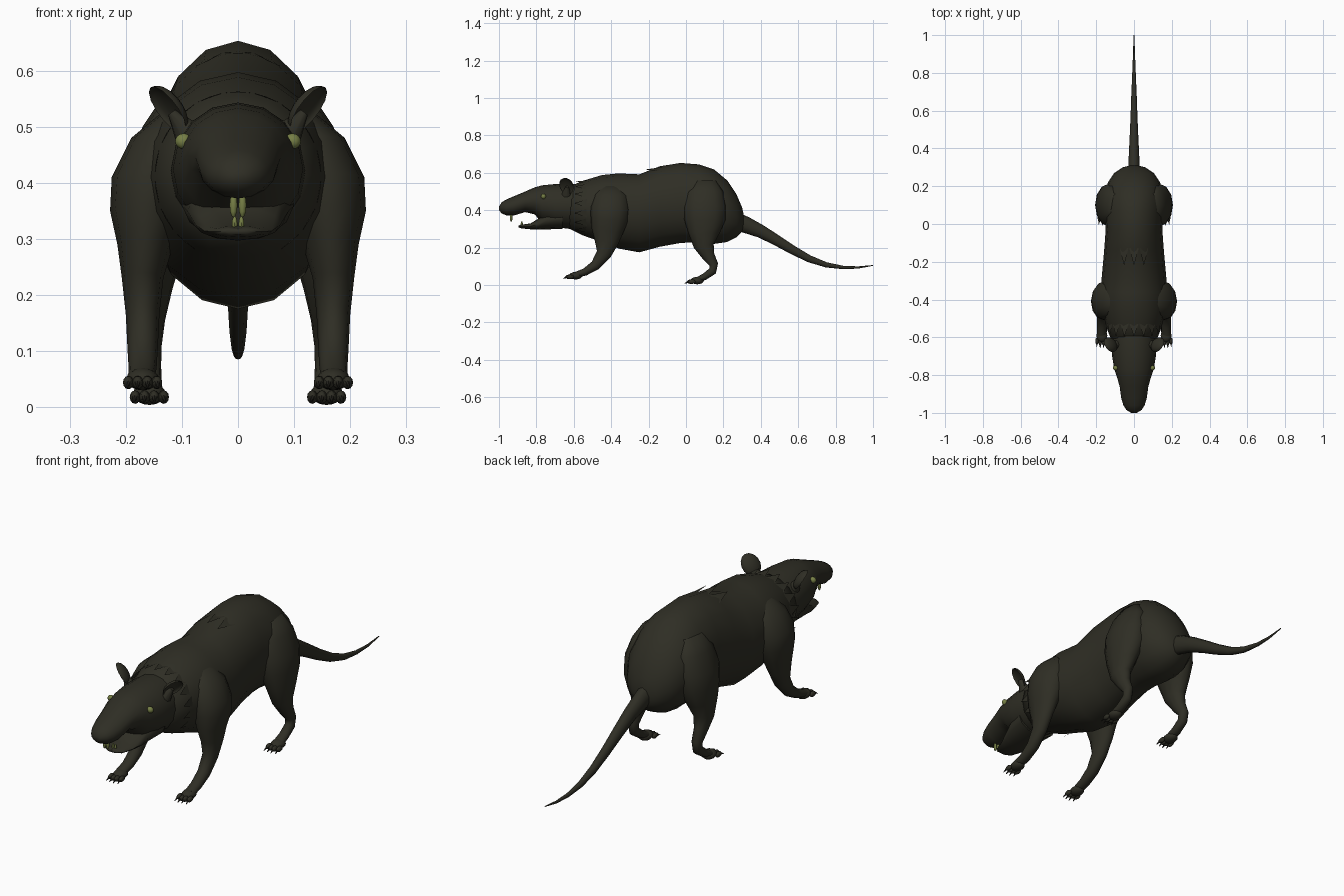
import bpy, bmesh, math
from mathutils import Vector, Matrix

cube = bpy.data.objects.get("Cube")
if cube:
    bpy.data.objects.remove(cube)


def material(name, rgb):
    m = bpy.data.materials.new(name)
    m.use_nodes = True
    m.diffuse_color = (*rgb, 1)
    m.node_tree.nodes["Principled BSDF"].inputs["Base Color"].default_value = (*rgb, 1)
    return m


FUR = material("dark olive fur", (0.028, 0.027, 0.018))
CLAW = material("dark claw", (0.016, 0.015, 0.011))
YELLOW = material("yellow green", (0.18, 0.21, 0.06))


def finish(name, bm, mat, angle=50):
    bmesh.ops.recalc_face_normals(bm, faces=bm.faces)
    me = bpy.data.meshes.new(name)
    bm.to_mesh(me)
    bm.free()
    me.materials.append(mat)
    ob = bpy.data.objects.new(name, me)
    bpy.context.collection.objects.link(ob)
    bpy.ops.object.select_all(action="DESELECT")
    ob.select_set(True)
    bpy.context.view_layer.objects.active = ob
    bpy.ops.object.shade_smooth_by_angle(angle=math.radians(angle))
    return ob


def loft(name, stations, sides=16, upright=False):
    """Skin elliptical rings (x, y, z, half width, half depth) along a path."""
    bm = bmesh.new()
    rings = []
    for i, (x, y, z, rx, rn) in enumerate(stations):
        a, b = stations[max(i - 1, 0)], stations[min(i + 1, len(stations) - 1)]
        t = Vector((0, b[1] - a[1], b[2] - a[2])).normalized()
        n = Vector((0, 0, 1)) if upright else Vector((0, -t.z, t.y))
        ring = []
        for k in range(sides):
            ang = math.tau * k / sides
            p = Vector((x, y, z)) + n * (rn * math.cos(ang))
            p.x += rx * math.sin(ang)
            ring.append(bm.verts.new(p))
        rings.append(ring)
    for r, s in zip(rings, rings[1:]):
        for k in range(sides):
            j = (k + 1) % sides
            bm.faces.new((r[k], r[j], s[j], s[k]))
    bm.faces.new(rings[0])
    bm.faces.new(rings[-1])
    return finish(name, bm, FUR, 70)


def spans(rows):
    """Turn (y, top, bottom, half width) rows into upright stations."""
    return [(0, y, (t + b) / 2, w, (t - b) / 2) for y, t, b, w in rows]


def ball(name, loc, size, mat, seg=12):
    bm = bmesh.new()
    bmesh.ops.create_uvsphere(bm, u_segments=seg, v_segments=seg // 2 + 2, radius=1)
    bm.transform(Matrix.Translation(loc) @ Matrix.Diagonal((*size, 1)))
    return finish(name, bm, mat)


def cone(name, base, tip, r, mat, sides=6):
    bm = bmesh.new()
    d = Vector(tip) - Vector(base)
    bmesh.ops.create_cone(bm, cap_ends=True, segments=sides, radius1=r, radius2=r * 0.25, depth=d.length)
    mid = (Vector(base) + Vector(tip)) / 2
    bm.transform(Matrix.Translation(mid) @ d.to_track_quat("Z", "Y").to_matrix().to_4x4())
    return finish(name, bm, mat)


# Torso, from neck to rump
torso = [(-.64, .52, .31, .11), (-.55, .558, .265, .145), (-.45, .588, .23, .17),
         (-.36, .597, .195, .178), (-.25, .592, .175, .168), (-.14, .635, .205, .158),
         (-.03, .653, .225, .15), (.07, .645, .23, .155), (.15, .618, .22, .155),
         (.22, .56, .23, .138), (.27, .485, .255, .105), (.3, .415, .285, .06), (.31, .37, .31, .02)]
loft("body", spans(torso), 16, True)

# Head with a tapering snout over a separate lower jaw
loft("head", spans([(-.54, .535, .3, .11), (-.62, .543, .3, .12), (-.7, .54, .31, .116),
                    (-.77, .533, .335, .104), (-.81, .522, .378, .09), (-.86, .5, .39, .076),
                    (-.92, .475, .372, .068), (-.96, .458, .372, .056), (-.985, .443, .383, .04),
                    (-1, .42, .4, .014)]), 16, True)
loft("lower_jaw", spans([(-.66, .42, .3, .1), (-.74, .4, .298, .09), (-.79, .355, .297, .076),
                         (-.83, .33, .298, .06), (-.88, .323, .303, .045),
                         (-.895, .318, .308, .025)]), 12, True)
for side, s in (("left", 1), ("right", -1)):
    ball(side + "_upper_tooth", (s * .008, -.935, .36), (.007, .007, .022), YELLOW, 8)
    ball(side + "_lower_tooth", (s * .006, -.878, .325), (.005, .006, .016), YELLOW, 8)
    ball(side + "_nostril", (s * .014, -.992, .415), (.006, .006, .005), CLAW, 8)
    ball(side + "_eye", (s * .097, -.762, .474), (.015, .013, .014), YELLOW)

    # Cupped ear: the outer half of a flattened ball is pushed inward
    bm = bmesh.new()
    bmesh.ops.create_uvsphere(bm, u_segments=14, v_segments=10, radius=1)
    for v in bm.verts:
        if v.co.z > 0:
            v.co.z *= -.6
    up = Vector((s * .6, 0, .8))
    out = Vector((s * .8, -.45, -.6)).normalized()
    across = up.cross(out).normalized()
    frame = Matrix((across, out.cross(across), out)).transposed().to_4x4()
    bm.transform(Matrix.Translation((s * .126, -.64, .53)) @ frame @ Matrix.Diagonal((.042, .05, .024, 1)))
    finish(side + "_ear", bm, FUR)
    cone(side + "_ear_root", (s * .08, -.64, .475), (s * .118, -.635, .525), .032, FUR, 10)

    # Legs
    def limb(name, rows):
        loft(f"{side}_{name}", [(s * r[0], *r[1:]) for r in rows], 12)

    limb("front_leg", [(.1, -.4, .53, .03, .05), (.13, -.4, .48, .06, .09),
                       (.15, -.405, .41, .075, .105), (.16, -.41, .35, .068, .1),
                       (.165, -.42, .29, .05, .085), (.17, -.425, .23, .037, .064),
                       (.17, -.44, .165, .03, .04), (.17, -.485, .105, .027, .027),
                       (.17, -.54, .07, .025, .02), (.172, -.59, .054, .024, .016)])
    limb("hind_leg", [(.1, .1, .56, .03, .06), (.115, .1, .5, .055, .1),
                      (.13, .1, .42, .072, .115), (.138, .1, .35, .068, .11),
                      (.148, .095, .28, .052, .085), (.155, .095, .21, .038, .054),
                      (.157, .12, .155, .027, .034), (.158, .148, .11, .022, .024),
                      (.158, .142, .075, .021, .022), (.158, .1, .045, .022, .018),
                      (.158, .06, .028, .024, .014)])

    # Paws with four toes and claws each
    for name, x, y, z in (("front", .17, -.59, .05), ("hind", .158, .06, .024)):
        ball(f"{side}_{name}_paw", (s * x, y, z), (.029, .036, .02), FUR)
        for i in range(4):
            k = i - 1.5
            tx = s * x + k * .017
            ty = y - .038 + abs(k) * .006
            ball(f"{side}_{name}_toe_{i + 1}", (tx, ty, z - .006), (.0095, .02, .012), FUR, 8)
            cone(f"{side}_{name}_claw_{i + 1}", (tx, ty - .014, z - .006),
                 (tx + k * .002, ty - .032, z - .015), .005, CLAW)

# Tail
loft("tail", [(0, .25, .345, .035, .05), (0, .32, .322, .031, .044), (0, .4, .287, .027, .035),
              (0, .48, .242, .023, .029), (0, .57, .188, .019, .024), (0, .66, .14, .016, .019),
              (0, .75, .108, .012, .014), (0, .84, .094, .008, .009), (0, .92, .094, .005, .006),
              (0, 1, .105, .002, .002)], 10)


# Pointed fur tufts lying on the coat, tips toward the head
def tufts(name, y, length, width, lift, angles):
    lower = [r for r in torso if r[0] <= y][-1]
    upper = [r for r in torso if r[0] > y][0]
    f = (y - lower[0]) / (upper[0] - lower[0])
    _, top, bottom, half = (a + (b - a) * f for a, b in zip(lower, upper))
    mid, rz = (top + bottom) / 2, (top - bottom) / 2
    bm = bmesh.new()
    for deg in angles:
        def point(offset, dy, grow):
            a = math.radians(deg + offset)
            return bm.verts.new((math.sin(a) * half * grow, y + dy, mid + math.cos(a) * rz * grow))
        left, right = point(-width, 0, .99), point(width, 0, .99)
        tip, root = point(0, -length, lift), point(0, length * .3, .96)
        bm.faces.new((left, tip, right))
        bm.faces.new((left, right, root))
    finish(name, bm, FUR)


tufts("neck_fur", -.53, .065, 9, .99, range(-140, 141, 20))
tufts("back_fur", -.13, .09, 9, .97, range(-20, 21, 20))
